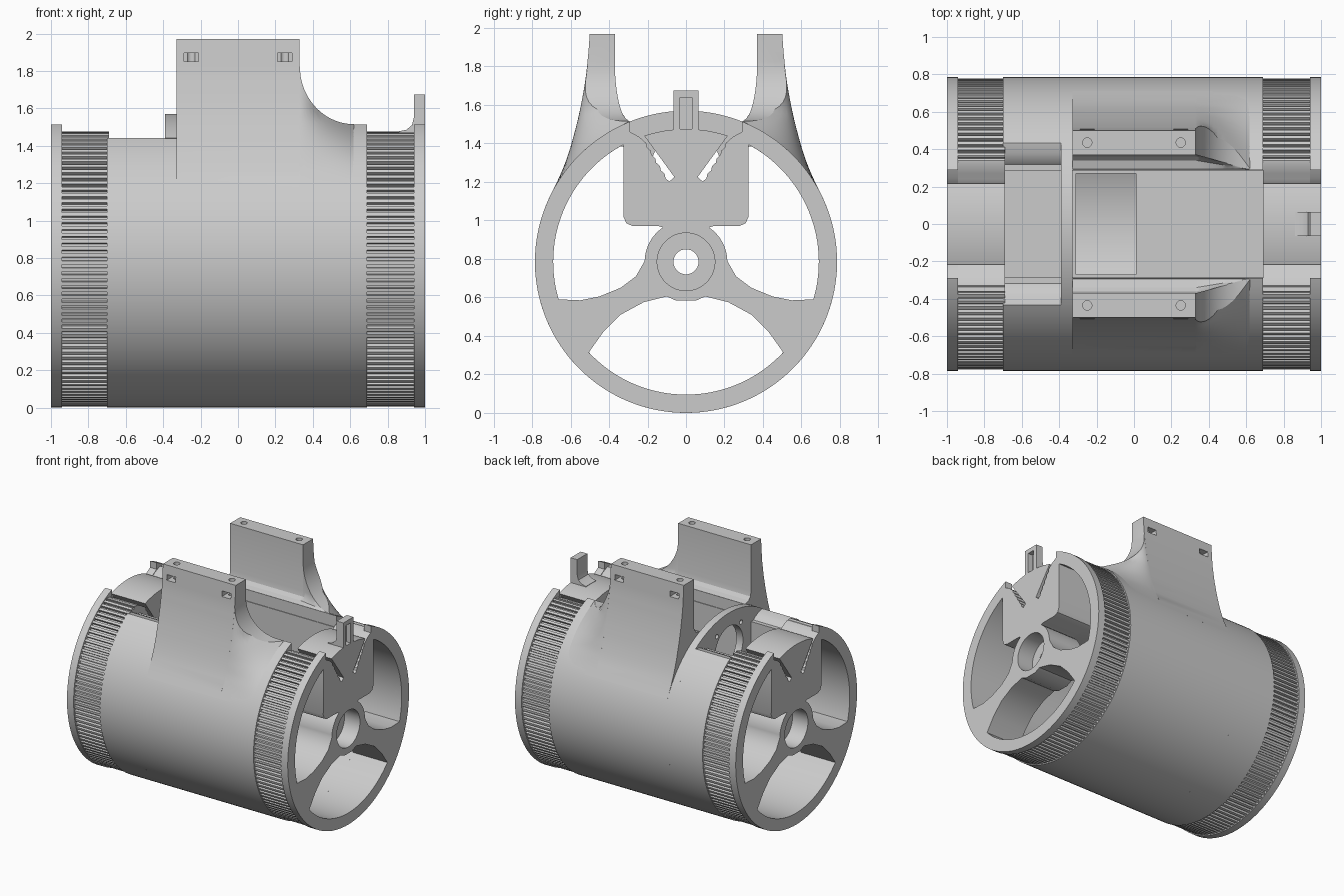
import bpy, bmesh
from math import sin, cos, pi, sqrt, asin

if "Cube" in bpy.data.objects:
    bpy.data.objects.remove(bpy.data.objects["Cube"])

C, R, RI = 0.785, 0.785, 0.69      # axis height, outer and inner radius


def arc(r, a0, a1, n, cy=0.0, cz=C):
    """Points (y, z) on an arc, angles in radians from +y."""
    return [(cy + r * cos(a0 + (a1 - a0) * i / n), cz + r * sin(a0 + (a1 - a0) * i / n)) for i in range(n + 1)]


def circle(r, cy=0.0, cz=C, n=64):
    return arc(r, 0, 2 * pi, n, cy, cz)[:-1]


def mirror(half):
    """Close a right-hand half profile with its mirror image."""
    return half + [(-y, z) for y, z in reversed(half) if abs(y) > 1e-6]


def finish(name, bm):
    bmesh.ops.recalc_face_normals(bm, faces=bm.faces)
    me = bpy.data.meshes.new(name)
    bm.to_mesh(me)
    bm.free()
    ob = bpy.data.objects.new(name, me)
    bpy.context.collection.objects.link(ob)
    return ob


def prism(name, pts, a, b, axis='x'):
    """Extrude a closed profile between a and b along x, y or z."""
    put = {'x': lambda p, t: (t, p[0], p[1]),
           'y': lambda p, t: (p[0], t, p[1]),
           'z': lambda p, t: (p[0], p[1], t)}[axis]
    bm = bmesh.new()
    lo = [bm.verts.new(put(p, a)) for p in pts]
    hi = [bm.verts.new(put(p, b)) for p in pts]
    bm.faces.new(lo)
    bm.faces.new(hi)
    for i in range(len(pts)):
        j = (i + 1) % len(pts)
        bm.faces.new((lo[i], lo[j], hi[j], hi[i]))
    return finish(name, bm)


def rect(x0, x1, z0, z1):
    return [(x0, z0), (x1, z0), (x1, z1), (x0, z1)]


def cut(ob, cutters):
    for c in cutters:
        c.hide_render = True
        m = ob.modifiers.new("cut", 'BOOLEAN')
        m.operation, m.solver, m.object = 'DIFFERENCE', 'EXACT', c
        bpy.context.view_layer.objects.active = ob
        bpy.ops.object.modifier_apply(modifier=m.name)
        bpy.data.objects.remove(c)


# wheel windows
side_win = (arc(RI, asin(0.609 / RI), -asin(0.195 / RI), 28)
            + [(.55, .585), (.45, .605), (.34, .65), (.26, .71)]
            + arc(.215, 0.02, 0.98, 8) + [(.14, .97), (.275, .97), (.31, .985), (.325, 1.02)])
low_win = mirror(arc(RI, -pi / 2, -0.75, 18)
                 + [(.43, .42), (.34, .51), (.22, .575), (.1, .605), (.05, .583)])

# toothed clamp slot either side of the centre wedge
slot = []
for i in range(6):
    t = i / 5
    y, z = .215 - .12 * t, 1.42 - .2 * t
    slot += [(y + .012, z), (y - .008, z - .018)]
wedge_top = arc(RI, asin(.655 / RI), pi / 2, 10)


def top_cut(shoulder):
    half = shoulder + slot + [(.06, 1.225)] + wedge_top + [(0, 1.478)]
    # the wedge stays solid: profile runs up its sides and over its top
    half = half[:-1]
    right = half
    left = [(-y, z) for y, z in reversed(half[:-1])]
    return right + left


flange_cut = top_cut([(.29, 1.75), (.29, 1.46), (.245, 1.435)])
belt_cut = top_cut([(.37, 1.75), (.37, 1.472), (.32, 1.465), (.27, 1.445), (.24, 1.425)])

# knurled belt outline
TEETH = 130
knurl = []
for i in range(TEETH):
    for f, r in ((0, .778), (.5, .778), (.55, .757), (.95, .757)):
        a = 2 * pi * (i + f) / TEETH
        knurl.append((r * cos(a), C + r * sin(a)))


def wheel_part(name, outline, x0, x1, top, bores):
    ob = prism(name, outline, x0, x1)
    a, b = min(x0, x1) - .05, max(x0, x1) + .05
    cs = [prism("cutter", p, a, b) for p in
          (side_win, [(-y, z) for y, z in side_win], low_win, top)]
    cs += [prism("cutter", circle(r), p, q) for r, p, q in bores]
    cut(ob, cs)
    return ob


# end wheels
for s, side in ((-1, "left"), (1, "right")):
    wheel_part(side + "_flange", circle(R, n=128), s * .94, s, flange_cut, [(.15, -1.1, 1.1)])
    wheel_part(side + "_knurled_wheel", knurl, s * .69, s * .94, belt_cut,
               [(.065, -1.1, 1.1), (.15, s * .86, s * 1.05)])

# main shell, open along the top
a0 = asin(sqrt(R * R - .29 ** 2) / R)
a1 = asin(sqrt(RI * RI - .29 ** 2) / RI)
prism("shell", arc(R, a0, -pi - a0, 110) + arc(RI, -pi - a1, a1, 110), -.39, .69)
a0, a1 = asin(.655 / R), asin(.6 / RI)
lip = [(.31, 1.38), (.33, 1.405), (.38, 1.43)]
prism("shell_low_end", arc(R, a0, -pi - a0, 110) + [(-y, z) for y, z in reversed(lip)]
      + arc(RI, -pi - a1, a1, 110) + lip, -.70, -.39)

# inner trough with floor opening
outer = [(.325, 1.02), (.31, .985), (.275, .97)]


def trough(name, x0, x1, top):
    right = [(.285, 1.01), (.285, top), (.325, top)] + outer
    return prism(name, right + [(-y, z) for y, z in reversed(right)], x0, x1)


t = trough("trough", -.39, .69, 1.42)
cut(t, [prism("cutter", rect(-.31, .01, .9, 1.1), -.27, .27, 'y')])
trough("trough_low_end", -.70, -.39, 1.39)

# arched bulkhead with bearing hole and screw holes
a0 = asin(.655 / R)
bulk = prism("bulkhead", arc(R, a0, pi - a0, 40) + [(-.31, 1.39), (-.31, .99), (.31, .99), (.31, 1.39)],
             -.39, -.33)
cs = [prism("cutter", circle(.18, 0, 1.28), -.5, -.2)]
for i in range(4):
    a = pi / 4 + i * pi / 2
    cs.append(prism("cutter", circle(.018, .22 * cos(a), 1.28 + .22 * sin(a), 16), -.5, -.2))
cut(bulk, cs)

# pointer tab on the right wheel
tab = prism("pointer_tab", [(.86, 1.45), (.86, 1.477), (.9, 1.485), (.93, 1.51), (.94, 1.55),
                            (.94, 1.675), (1, 1.675), (1, 1.45)], -.065, .065, 'y')
cut(tab, [prism("cutter", rect(-.03, .03, 1.475, 1.64), .96, 1.1)])

# mounting pillars: lofted sections that sweep down into the shell
CURVE = [(1.12, .71), (1.2, .67), (1.29, .63), (1.4, .594), (1.53, .56), (1.65, .535), (1.79, .513), (1.97, .5)]


def outer_y(z):
    for (z0, y0), (z1, y1) in zip(CURVE, CURVE[1:]):
        if z <= z1 + 1e-6:
            return y0 + (y1 - y0) * (z - z0) / (z1 - z0)
    return .5


def section(t, h):
    inner = [(.33, 1.45), (.29, 1.49), (.29, 1.512), (.34, 1.525), (.362, 1.55), (.37, 1.59), (.37, h)]
    pts = [(y + (.292 - y) * t if k else y, min(z, h)) for k, (y, z) in enumerate(inner)]
    n = 18
    for i in range(n + 1):
        z = h + (1.12 - h) * i / n
        c = sqrt(max(0, .784 ** 2 - (z - C) ** 2))
        y = outer_y(z) * (1 - t * t) + c * t * t
        pts.append((max(y, pts[6][0] + .004), z))
    return pts + [(.63, 1.15)]


stations = [(-.33, 0, 1.97), (.33, 0, 1.97)]
for i in range(15):
    t = (i / 14) ** 1.6
    stations.append((.3301 + .29 * t, t, 1.515 + .31 * (1 - sqrt(1 - (1 - t) ** 2))))

for s, side in ((-1, "front"), (1, "back")):
    bm = bmesh.new()
    rings = [[bm.verts.new((x, s * y, z)) for y, z in section(t, h)] for x, t, h in stations]
    for r0, r1 in zip(rings, rings[1:]):
        for i in range(len(r0)):
            j = (i + 1) % len(r0)
            bm.faces.new((r0[i], r0[j], r1[j], r1[i]))
    bm.faces.new(rings[0])
    bm.faces.new(rings[-1])
    p = finish(side + "_pillar", bm)
    cs = []
    for x in (-.25, .25):
        cs.append(prism("cutter", circle(.025, x, s * .435, 20), 1.8, 2.1, 'z'))
        cs.append(prism("cutter", rect(x - .04, x + .04, 1.85, 1.895), s * .42, s * .6, 'y'))
    cut(p, cs)

# smooth curved faces, keep edges crisp
bpy.ops.object.select_all(action='SELECT')
bpy.context.view_layer.objects.active = tab
bpy.ops.object.shade_smooth_by_angle(angle=0.5)
